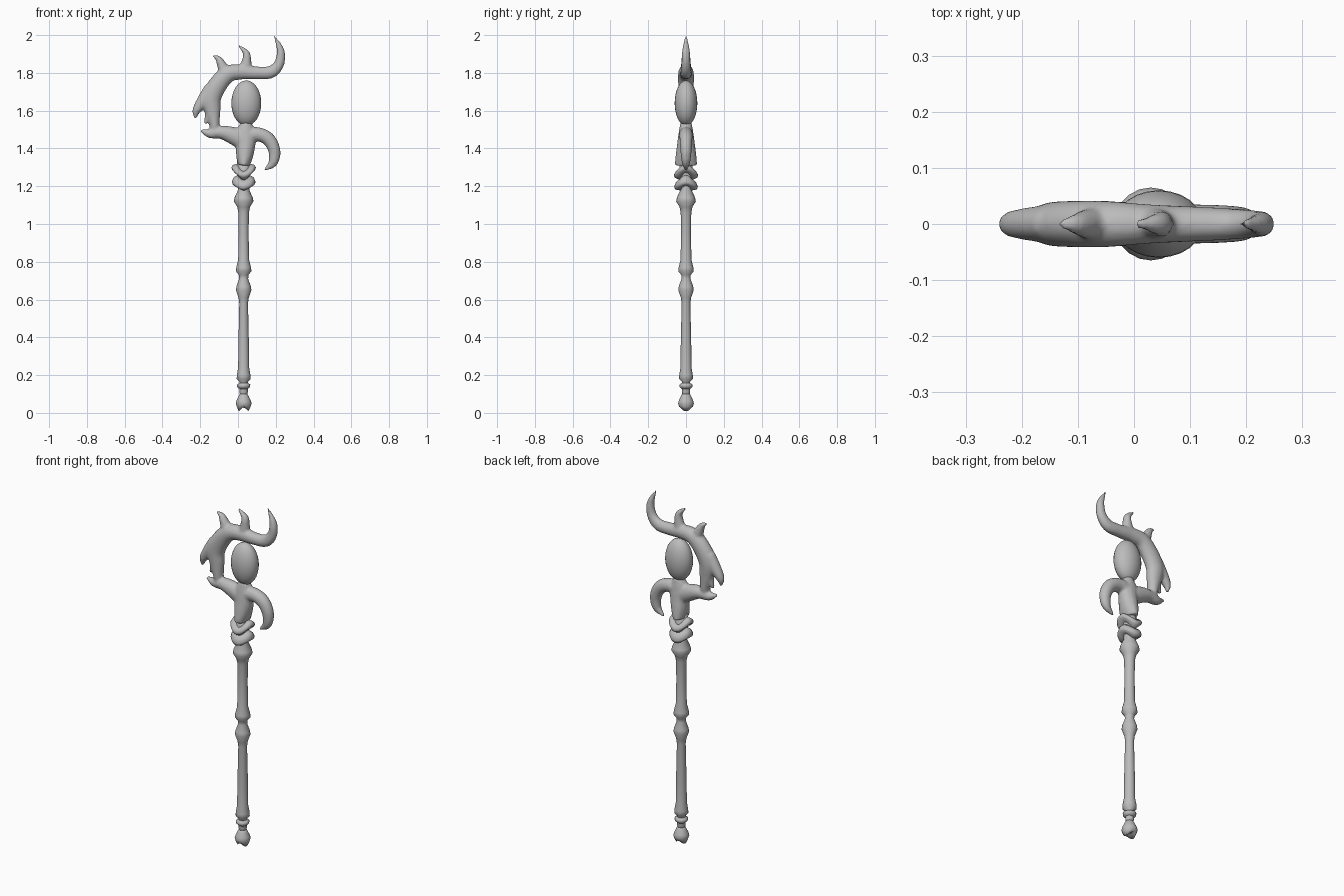
import bpy, bmesh, math
from mathutils import Vector

old = bpy.data.objects.get("Cube")
if old:
    bpy.data.objects.remove(old)

AXIS = 0.03  # x position of the shaft


def flat_material(name, rgb):
    m = bpy.data.materials.new(name)
    m.use_nodes = True
    m.diffuse_color = (*rgb, 1)
    m.node_tree.nodes["Principled BSDF"].inputs["Base Color"].default_value = (*rgb, 1)
    return m


GREY = flat_material("plain grey", (0.5, 0.5, 0.5))


def finish(bm, name):
    bmesh.ops.recalc_face_normals(bm, faces=bm.faces)
    mesh = bpy.data.meshes.new(name)
    bm.to_mesh(mesh)
    bm.free()
    mesh.materials.append(GREY)
    for p in mesh.polygons:
        p.use_smooth = True
    ob = bpy.data.objects.new(name, mesh)
    bpy.context.collection.objects.link(ob)
    return ob


def skin(bm, rings):
    """Bridge a list of vertex rings and cap both ends."""
    n = len(rings[0])
    for a, b in zip(rings, rings[1:]):
        for i in range(n):
            j = (i + 1) % n
            bm.faces.new((a[i], a[j], b[j], b[i]))
    bm.faces.new(rings[0])
    bm.faces.new(rings[-1])


def lathe(name, profile, sides=20, sag=0.0):
    """Turn (radius, z) pairs; sag drops the front and back below the sides."""
    bm = bmesh.new()
    rings = []
    for r, z in profile:
        ring = []
        for i in range(sides):
            t = math.tau * i / sides
            ring.append(bm.verts.new((AXIS + r * math.cos(t), r * math.sin(t),
                                      z + sag * math.cos(2 * t))))
        rings.append(ring)
    skin(bm, rings)
    return finish(bm, name)


def spline(points, steps=6):
    """Catmull-Rom through tuples of any length."""
    p = [Vector(q) for q in points]
    p = [2 * p[0] - p[1]] + p + [2 * p[-1] - p[-2]]
    out = []
    for a, b, c, d in zip(p, p[1:], p[2:], p[3:]):
        for k in range(steps):
            t = k / steps
            out.append(0.5 * (2 * b + (c - a) * t + (2 * a - 5 * b + 4 * c - d) * t * t
                              + (3 * b - a - 3 * c + d) * t ** 3))
    return out + [p[-2]]


def horn(bm, points, sides=14):
    """Sweep an oval along (x, z, half width, half depth) points in the xz plane."""
    path = spline(points)
    rings = []
    for i, q in enumerate(path):
        d = path[min(i + 1, len(path) - 1)] - path[max(i - 1, 0)]
        normal = Vector((-d[1], 0, d[0])).normalized()
        ring = []
        for k in range(sides):
            t = math.tau * k / sides
            co = Vector((q[0], 0, q[1])) + normal * max(q[2], .002) * math.cos(t)
            co.y = max(q[3], .002) * math.sin(t)
            ring.append(bm.verts.new(co))
        rings.append(ring)
    skin(bm, rings)


# Turned shaft with its bulges
lathe("shaft", [(.018, .09), (.022, .11), (.022, .165), (.037, .18), (.036, .20), (.029, .24),
                (.028, .35), (.023, .58), (.027, .61), (.041, .65), (.038, .67), (.024, .71),
                (.025, .73), (.041, .75), (.039, .77), (.029, .81), (.026, .95), (.028, 1.06),
                (.034, 1.09), (.052, 1.12), (.048, 1.14), (.03, 1.18), (.034, 1.25), (.036, 1.35)])
lathe("lower_ring", [(.02, .125), (.034, .137), (.035, .15), (.02, .16)])

# Pommel with a groove cut across its foot
pommel = lathe("pommel", [(.012, .015), (.026, .012), (.036, .032), (.042, .05), (.038, .065),
                          (.026, .09), (.018, .105)])
for v in pommel.data.vertices:
    if v.co.z < .02:
        v.co.z += .02 - min(abs(v.co.x - AXIS), .025) * .9

# Two sagging collar rings below the head
lathe("collar_lower", [(.03, 1.19), (.058, 1.196), (.063, 1.21), (.054, 1.233), (.03, 1.248)], sag=.013)
lathe("collar_upper", [(.03, 1.25), (.06, 1.266), (.065, 1.279), (.057, 1.293), (.03, 1.30)], sag=.02)

# Egg-shaped gem
bm = bmesh.new()
bmesh.ops.create_uvsphere(bm, u_segments=24, v_segments=16, radius=1)
for v in bm.verts:
    v.co = (.044 + .079 * v.co.x, .06 * v.co.y, 1.64 + .12 * v.co.z)
finish(bm, "gem")

# Carved head: overlapping horns fused into one smooth body
bm = bmesh.new()
horn(bm, [(.03, 1.31, .032, .06), (.035, 1.36, .045, .056), (.04, 1.42, .052, .048),
          (.04, 1.48, .055, .04), (.045, 1.535, .03, .03)])                     # neck
horn(bm, [(.06, 1.42, .05, .04), (-.02, 1.465, .047, .04), (-.09, 1.485, .035, .035),
          (-.15, 1.48, .025, .025), (-.197, 1.495, .006, .008)])                # left prong
horn(bm, [(.02, 1.46, .045, .04), (.10, 1.475, .038, .036), (.16, 1.45, .036, .034),
          (.192, 1.39, .032, .03), (.185, 1.325, .025, .022), (.14, 1.285, .005, .006)])  # right hook
horn(bm, [(-.12, 1.47, .022, .025), (-.125, 1.53, .028, .03), (-.135, 1.60, .043, .035),
          (-.14, 1.67, .052, .04), (-.105, 1.74, .05, .042), (-.05, 1.795, .045, .042),
          (.02, 1.805, .04, .036), (.10, 1.80, .034, .032), (.175, 1.805, .033, .028),
          (.218, 1.85, .027, .024), (.225, 1.92, .02, .02), (.19, 2.0, .003, .004)])  # crescent
horn(bm, [(-.14, 1.70, .05, .036), (-.185, 1.65, .035, .03), (-.22, 1.60, .022, .022),
          (-.225, 1.56, .006, .008)])                                           # left tooth
horn(bm, [(-.145, 1.60, .03, .03), (-.16, 1.56, .018, .018), (-.175, 1.53, .006, .008)])  # inner tooth
horn(bm, [(-.06, 1.78, .04, .035), (-.085, 1.84, .026, .026), (-.105, 1.875, .016, .018),
          (-.133, 1.892, .004, .006)])                                          # short horn
horn(bm, [(.035, 1.80, .04, .03), (.045, 1.86, .026, .025), (.043, 1.905, .018, .02),
          (.003, 1.945, .004, .006)])                                           # middle horn
head = finish(bm, "head")
fuse = head.modifiers.new("fuse", "REMESH")
fuse.mode = "VOXEL"
fuse.voxel_size = .007
fuse.use_smooth_shade = True
soften = head.modifiers.new("soften", "SMOOTH")
soften.factor = .5
soften.iterations = 3
